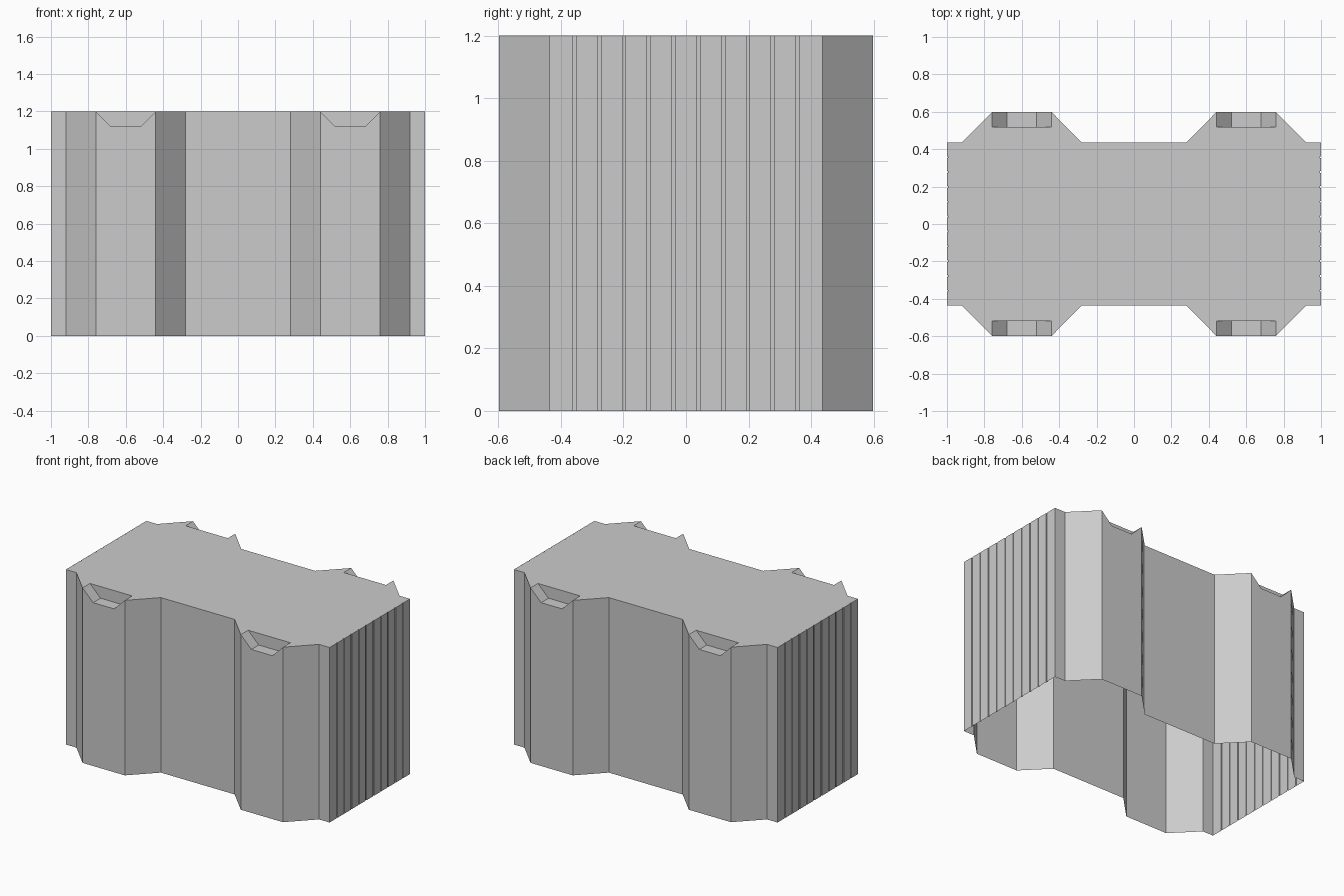
import bpy, bmesh
from mathutils import Vector

if "Cube" in bpy.data.objects:
    bpy.data.objects.remove(bpy.data.objects["Cube"])

H, NOTCH_Z, NOTCH_Y = 1.2, 1.12, 0.518
YW, YB = 0.436, 0.598          # main wall and bay depth
GROOVE, PANELS = 0.005, 11     # side cladding


def new_object(name, bm):
    mesh = bpy.data.meshes.new(name)
    bm.to_mesh(mesh)
    bm.free()
    ob = bpy.data.objects.new(name, mesh)
    bpy.context.collection.objects.link(ob)
    return ob


def face(bm, pts):
    return bm.faces.new([bm.verts.new(p) for p in pts])


# Half plan: front wall with two bays, then the grooved right side
front = [(-1, -YW), (-0.92, -YW), (-0.76, -YB), (-0.44, -YB), (-0.28, -YW),
         (0.28, -YW), (0.44, -YB), (0.76, -YB), (0.92, -YW), (1, -YW)]
side = []
pitch = 2 * YW / PANELS
for i in range(1, PANELS):
    y = -YW + i * pitch
    side += [(1, y - 0.005), (1 - GROOVE, y - 0.005),
             (1 - GROOVE, y + 0.005), (1, y + 0.005)]
half = front + side
plan = half + [(-x, -y) for x, y in half]

# Building shell, open underneath
bm = bmesh.new()
roof = []
for i, (x0, y0) in enumerate(plan):
    x1, y1 = plan[(i + 1) % len(plan)]
    roof.append((x0, y0, H))
    if abs(y0) == YB and y0 == y1:
        # Bay front with a trapezoid notch at the roof edge
        d = 0.08 if x1 > x0 else -0.08
        yi = NOTCH_Y if y0 > 0 else -NOTCH_Y
        rim = [(x1, H), (x1 - d, NOTCH_Z), (x0 + d, NOTCH_Z), (x0, H)]
        face(bm, [(x0, y0, 0), (x1, y0, 0)] + [(x, y0, z) for x, z in rim])
        face(bm, [(x, yi, z) for x, z in rim])
        for (xa, za), (xb, zb) in zip(rim, rim[1:]):
            face(bm, [(xa, y0, za), (xb, y0, zb), (xb, yi, zb), (xa, yi, za)])
        roof += [(x0, yi, H), (x1, yi, H)]
    else:
        face(bm, [(x0, y0, 0), (x1, y1, 0), (x1, y1, H), (x0, y0, H)])
face(bm, roof)
bmesh.ops.remove_doubles(bm, verts=bm.verts, dist=1e-5)
bmesh.ops.recalc_face_normals(bm, faces=bm.faces)
new_object("building_shell", bm)


# Windows: thin panes on seven floors, front and back
def wall_at(x):
    for a, b in zip(front, front[1:]):
        if a[0] <= x <= b[0]:
            a, b = Vector(a), Vector(b)
            t = (b - a).normalized()
            return a, b, Vector((t.y, -t.x))


right_half = [(0.043, 0.128), (0.205, 0.275), (0.38, 0.422), (0.445, 0.525),
              (0.605, 0.68), (0.778, 0.818)]
spans = right_half + [(-b, -a) for a, b in right_half]
bm = bmesh.new()
for xa, xb in spans:
    a, b, n = wall_at((xa + xb) / 2)
    p, q = [a.lerp(b, (x - a.x) / (b.x - a.x)) + n * 0.001 for x in (xa, xb)]
    for floor in range(7):
        z0 = 0.1 + 0.16 * floor
        z1 = z0 + 0.055
        for s in (1, -1):
            face(bm, [(s * p.x, s * p.y, z0), (s * q.x, s * q.y, z0),
                      (s * q.x, s * q.y, z1), (s * p.x, s * p.y, z1)])
new_object("windows", bm)
